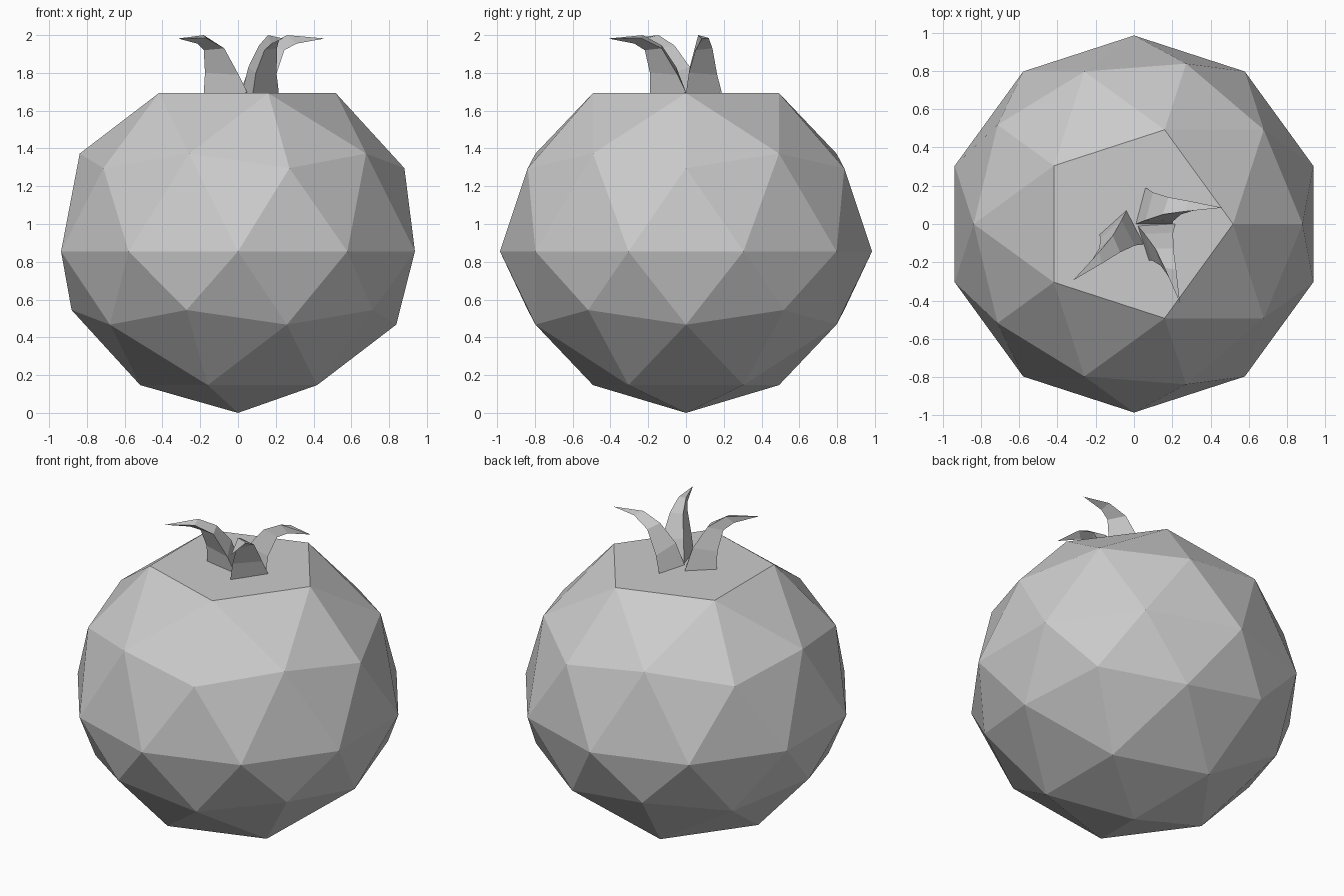
import bpy, bmesh, math
from mathutils import Matrix, Vector

if "Cube" in bpy.data.objects:
    bpy.data.objects.remove(bpy.data.objects["Cube"])

R = 0.985      # fruit radius
DROP = 0.13    # how far the upper half is pushed down


def make_object(name, bm):
    bmesh.ops.recalc_face_normals(bm, faces=bm.faces)
    mesh = bpy.data.meshes.new(name)
    bm.to_mesh(mesh)
    bm.free()
    obj = bpy.data.objects.new(name, mesh)
    bpy.context.collection.objects.link(obj)
    return obj


# Fruit body: faceted ball, upper half squashed down, crown cut flat
bm = bmesh.new()
bmesh.ops.create_icosphere(bm, subdivisions=2, radius=R)
top = max(bm.verts, key=lambda v: v.co.z)
bmesh.ops.dissolve_verts(bm, verts=[top])
for v in bm.verts:
    v.co.z += R - (DROP if v.co.z > -0.01 else 0)
make_object("fruit_body", bm)

# Sepal: triangular sections (inner ridge, right edge, left edge) curling to a tip
SECTIONS = [
    [(0, 0, 1.692), (0.19, 0, 1.692), (0.05, 0.19, 1.695)],
    [(0.05, 0.02, 1.83), (0.195, 0.015, 1.80), (0.09, 0.165, 1.79)],
    [(0.14, 0.05, 1.945), (0.235, 0.05, 1.92), (0.17, 0.14, 1.93)],
    [(0.25, 0.065, 2.0), (0.30, 0.07, 1.955), (0.28, 0.12, 1.985)],
]
TIP = (0.45, 0.085, 1.982)


def sepal(name, angle, x, y):
    bm = bmesh.new()
    rings = [[bm.verts.new(p) for p in s] for s in SECTIONS]
    tip = bm.verts.new(TIP)
    bm.faces.new(rings[0])
    for a, b in zip(rings, rings[1:]):
        for i in range(3):
            j = (i + 1) % 3
            bm.faces.new((a[i], a[j], b[j], b[i]))
    for i in range(3):
        bm.faces.new((rings[-1][i], rings[-1][(i + 1) % 3], tip))
    move = Matrix.Translation(Vector((x, y, 0))) @ Matrix.Rotation(math.radians(angle), 4, 'Z')
    bmesh.ops.transform(bm, matrix=move, verts=bm.verts)
    return make_object(name, bm)


# Three sepals fanned around the crown
sepal("sepal_right", 0, 0.01, 0)
sepal("sepal_front", -72, 0.02, -0.01)
sepal("sepal_left", -138, -0.04, 0.07)
